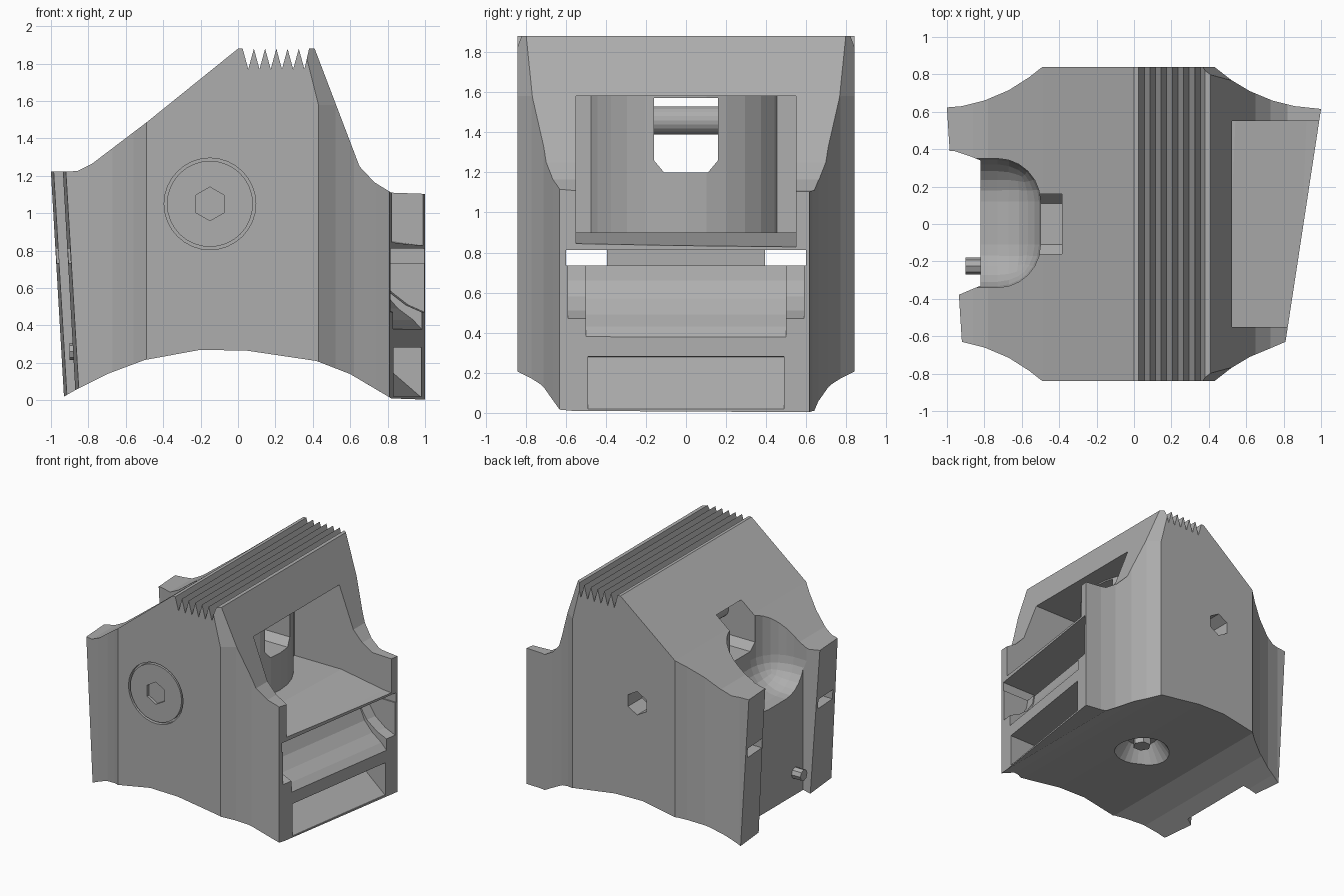
import bpy, bmesh, math
from mathutils import Vector, Matrix

cube = bpy.data.objects.get("Cube")
if cube:
    bpy.data.objects.remove(cube, do_unlink=True)

grey = bpy.data.materials.new("machined grey")
grey.use_nodes = True
grey.diffuse_color = (0.42, 0.42, 0.42, 1)
grey.node_tree.nodes["Principled BSDF"].inputs["Base Color"].default_value = (0.42, 0.42, 0.42, 1)


def finish(name, bm):
    bmesh.ops.recalc_face_normals(bm, faces=bm.faces)
    mesh = bpy.data.meshes.new(name)
    bm.to_mesh(mesh)
    bm.free()
    mesh.materials.append(grey)
    ob = bpy.data.objects.new(name, mesh)
    bpy.context.collection.objects.link(ob)
    return ob


def prism(name, pts, axis, lo, hi, shear=0.0):
    """Extrude a 2D outline along an axis; shear slants it in x along y."""
    place = {"x": lambda a, b, t: (t, a, b),
             "y": lambda a, b, t: (a + shear * t, t, b),
             "z": lambda a, b, t: (a, b, t)}[axis]
    bm = bmesh.new()
    ends = [[bm.verts.new(place(a, b, t)) for a, b in pts] for t in (lo, hi)]
    for ring in ends:
        bm.faces.new(ring)
    for i in range(len(pts)):
        j = (i + 1) % len(pts)
        bm.faces.new((ends[0][i], ends[0][j], ends[1][j], ends[1][i]))
    return finish(name, bm)


def box(name, x, y, z):
    return prism(name, [(x[0], y[0]), (x[1], y[0]), (x[1], y[1]), (x[0], y[1])], "z", *z)


def ngon(cx, cy, r, n, turn=0.0):
    return [(cx + r * math.cos(turn + math.tau * i / n),
             cy + r * math.sin(turn + math.tau * i / n)) for i in range(n)]


def combine(target, tool, operation="DIFFERENCE"):
    mod = target.modifiers.new(tool.name, "BOOLEAN")
    mod.object, mod.operation, mod.solver = tool, operation, "EXACT"
    graph = bpy.context.evaluated_depsgraph_get()
    mesh = bpy.data.meshes.new_from_object(target.evaluated_get(graph))
    target.modifiers.clear()
    target.data = mesh
    bpy.data.objects.remove(tool, do_unlink=True)


def slice_off(ob, p, q, r, away):
    """Remove everything beyond the plane p-q-r on the side of 'away'."""
    p, q, r, away = map(Vector, (p, q, r, away))
    n = (q - p).cross(r - p).normalized()
    if n.dot(away - p) < 0:
        n = -n
    bm = bmesh.new()
    bm.from_mesh(ob.data)
    bmesh.ops.bisect_plane(bm, geom=bm.verts[:] + bm.edges[:] + bm.faces[:],
                           plane_co=p, plane_no=n, clear_outer=True)
    bmesh.ops.holes_fill(bm, edges=[e for e in bm.edges if e.is_boundary], sides=0)
    bmesh.ops.recalc_face_normals(bm, faces=bm.faces)
    bm.to_mesh(ob.data)
    bm.free()


# Body: front profile with serrated crest and arched base
arch = [(-1.1, 0.0), (-0.93, 0.02), (-0.86, 0.06), (-0.7, 0.14), (-0.5, 0.215),
        (-0.2, 0.27), (0.05, 0.265), (0.42, 0.21), (0.6, 0.14), (0.82, 0.01), (1.1, 0.0)]
slope = [(1.1, 1.1), (0.82, 1.11), (0.73, 1.165), (0.65, 1.25), (0.41, 1.88)]
teeth = [(0.38, 1.88)]
for i in range(6):
    x = 0.355 - 0.06 * i
    teeth += [(x, 1.77), (x - 0.03, 1.88)]
back = [(0.0, 1.88), (-0.49, 1.485), (-0.78, 1.265), (-0.86, 1.225), (-1.1, 1.22)]
body = prism("clamp_body", arch + slope + teeth + back, "y", -1, 1)

# Plan outline with hollowed corners and a slanted end
right = [(0.43, 0.84), (0.52, 0.77), (0.62, 0.71), (0.74, 0.66), (0.86, 0.63)]
left = [(-1.1, 0.615), (-0.92, 0.63), (-0.8, 0.66), (-0.67, 0.715), (-0.56, 0.785), (-0.49, 0.84)]
outline = left + right + [(1.0, 0.615), (0.81, -0.63)]
outline += [(x, -y) for x, y in reversed(left + right[:-1])]
combine(body, prism("plan", outline, "z", -1, 3), "INTERSECT")
slice_off(body, (-1, 0.62, 1.22), (-0.92, -0.63, 1.22), (-0.93, 0.62, 0.02), (-3, 0, 1))
# Bevelled shoulders beside the crest
for s in (-1, 1):
    shoulder = box("shoulder", (0.3, 0.55), sorted((s * 0.6, s)), (1.57, 2))
    slice_off(shoulder, (0.43, s * 0.84, 1.58), (0.37, s * 0.84, 1.82), (0.52, s * 0.77, 1.58),
              (0, 0, 1.58))
    combine(body, shoulder)

# Open bay above the shelf, wrapped around a rounded core
SLANT = 0.152
bay = prism("bay", [(0.1, 1.58), (0.1, 0.9), (0.52, 0.9), (0.9, 0.835), (1.0, 0.825),
                    (1.4, 0.825), (1.4, 1.58)], "y", -0.55, 0.55, 0.04)
combine(bay, prism("core", ngon(-0.15, 0, 0.53, 32), "z", 0.5, 2))
combine(body, bay)
# Gap under the shelf, running back along both sides
combine(body, box("gap", (0.28, 1.3), (-0.6, 0.6), (0.735, 0.812)))
for s in (-1, 1):
    combine(body, box("side_gap", (-1.3, 0.3), sorted((s * 0.395, s * 0.6)), (0.735, 0.812)))
# Flared scoop, wider at the top, and the wedge below it
combine(body, prism("scoop", [(0.65, 0.79), (0.67, 0.66), (0.71, 0.57), (0.78, 0.49),
                              (0.86, 0.43), (0.915, 0.37), (1.3, 0.37), (1.3, 0.79)],
                    "y", -0.5, 0.5, SLANT))
combine(body, prism("scoop_top", [(0.66, 0.78), (0.68, 0.66), (0.73, 0.58), (0.82, 0.51),
                                  (0.91, 0.47), (1.3, 0.47), (1.3, 0.78)],
                    "y", -0.59, 0.59, SLANT))
combine(body, prism("wedge", [(0.6, 0.28), (0.9, 0.02), (1.3, 0.02), (1.3, 0.285)],
                    "y", -0.49, 0.49, SLANT))

# Channel with flared mouth, rounded pocket and window on the other end
combine(body, prism("channel", [(-1.3, 0.4), (-0.96, 0.39), (-0.87, 0.36), (-0.82, 0.34),
                                (-0.82, -0.33), (-0.87, -0.35), (-0.94, -0.38), (-1.3, -0.39)],
                    "z", -1, 2))
bm = bmesh.new()
bmesh.ops.create_cube(bm, size=1, matrix=Matrix.Translation((-0.9, 0.005, 1.45))
                      @ Matrix.Diagonal((0.8, 0.69, 1.1, 1)))
bmesh.ops.bevel(bm, geom=bm.edges[:], offset=0.23, segments=6, profile=0.5, affect="EDGES")
combine(body, finish("pocket", bm))
combine(body, prism("window", [(-0.16, 1.57), (-0.16, 1.26), (-0.11, 1.2), (0.11, 1.2),
                               (0.16, 1.26), (0.16, 1.57)], "x", -0.62, 0.515))

# Bolt seats on both sides and a countersunk seat in the base
BX, BZ = -0.15, 1.05
combine(body, prism("bolt_seat", ngon(BX, BZ, 0.245, 32), "y", -1, -0.81))
combine(body, prism("nut_seat", ngon(BX, BZ, 0.095, 6, math.pi / 6), "y", 0.66, 1))
bm = bmesh.new()
bmesh.ops.create_cone(bm, cap_ends=True, segments=24, radius1=0.22, radius2=0.12, depth=0.14,
                      matrix=Matrix.Translation((-0.08, 0, 0.32)))
combine(body, finish("base_seat", bm))

# Bolt head with hex socket
head = prism("bolt_head", ngon(BX, BZ, 0.23, 32), "y", -0.838, -0.8)
combine(head, prism("socket", ngon(BX, BZ, 0.09, 6, math.pi / 6), "y", -1, -0.815))

# Base screw, cross pin and locating peg
prism("base_screw", ngon(-0.08, 0, 0.07, 6), "z", 0.31, 0.41)
prism("cross_pin", ngon(-0.2, 1.46, 0.07, 20), "y", -0.18, 0.18)
prism("locating_peg", ngon(-0.225, 0.26, 0.045, 8), "x", -0.9, -0.8)
